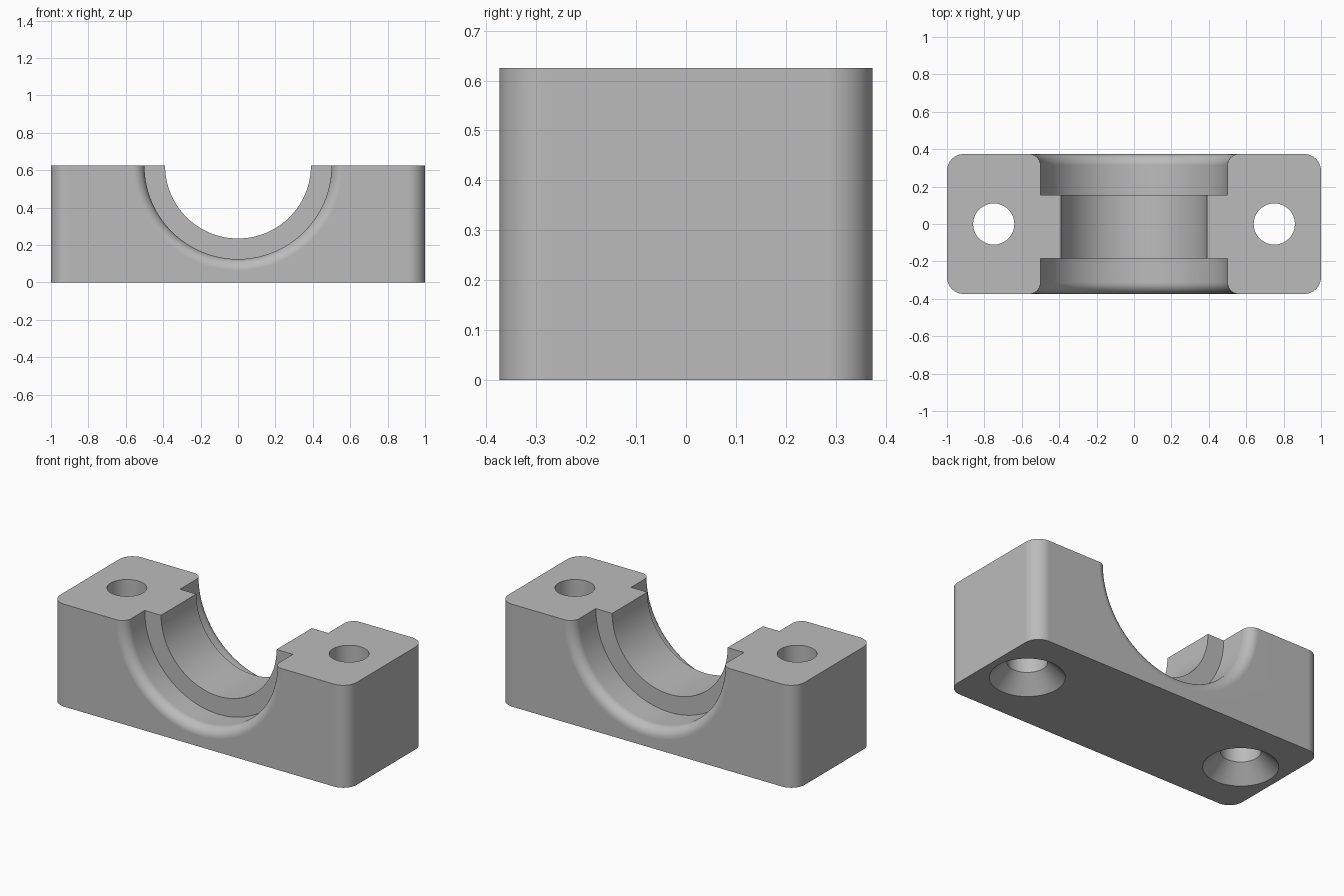
import bpy, bmesh
from math import pi, sin, cos
from mathutils import Matrix

if "Cube" in bpy.data.objects:
    bpy.data.objects.remove(bpy.data.objects["Cube"], do_unlink=True)

HALF_X, HALF_Y, HEIGHT = 1.0, 0.374, 0.625
CORNER, LIP = 0.09, 0.06
BORE, SEAT = 0.39, 0.5

grey = bpy.data.materials.new("plain grey")
grey.use_nodes = True
colour = (0.5, 0.5, 0.5, 1)
grey.diffuse_color = colour
grey.node_tree.nodes["Principled BSDF"].inputs["Base Color"].default_value = colour


def finish(name, bm):
    bmesh.ops.recalc_face_normals(bm, faces=bm.faces)
    mesh = bpy.data.meshes.new(name)
    bm.to_mesh(mesh)
    bm.free()
    mesh.materials.append(grey)
    obj = bpy.data.objects.new(name, mesh)
    bpy.context.collection.objects.link(obj)
    return obj


def lathe(name, profile, steps, matrix):
    """Closed solid turned around z from (radius, height) points."""
    bm = bmesh.new()
    rings = [[bm.verts.new((r * cos(2 * pi * i / steps), r * sin(2 * pi * i / steps), h))
              for i in range(steps)] for r, h in profile]
    for a, b in zip(rings, rings[1:]):
        for i in range(steps):
            j = (i + 1) % steps
            bm.faces.new((a[i], a[j], b[j], b[i]))
    bm.faces.new(rings[0])
    bm.faces.new(rings[-1])
    bm.transform(matrix)
    return finish(name, bm)


# Block with rounded upright corners
bm = bmesh.new()
bmesh.ops.create_cube(bm, size=1)
bm.transform(Matrix.Translation((0, 0, HEIGHT / 2))
             @ Matrix.Diagonal((2 * HALF_X, 2 * HALF_Y, HEIGHT, 1)))
upright = [e for e in bm.edges if abs(e.verts[0].co.z - e.verts[1].co.z) > 0.1]
bmesh.ops.bevel(bm, geom=upright, offset=CORNER, segments=12, profile=0.5, affect='EDGES')
block = finish("bearing_block", bm)

# Stepped bore with rounded lips at both ends
lip = [(SEAT + LIP * (1 - cos(t)), HALF_Y - LIP + LIP * sin(t))
       for t in (pi / 2 * i / 10 for i in range(11))]
outer = lip + [(SEAT + LIP, HALF_Y + 0.1)]
profile = [(r, -h) for r, h in reversed(outer)]
profile += [(SEAT, -0.185), (BORE, -0.185), (BORE, 0.155), (SEAT, 0.155)] + outer
cutters = [lathe("bore_cutter", profile, 128,
                 Matrix.Translation((0, 0, HEIGHT)) @ Matrix.Rotation(-pi / 2, 4, 'X'))]

# Countersunk bolt holes
hole = [(0.215, -0.01), (0.11, 0.095), (0.11, HEIGHT + 0.1)]
for side in (-1, 1):
    cutters.append(lathe("bolt_hole_cutter", hole, 64, Matrix.Translation((side * 0.75, 0, 0))))

bpy.ops.object.select_all(action='DESELECT')
bpy.context.view_layer.objects.active = block
block.select_set(True)
for cutter in cutters:
    cutter.hide_render = True
    cut = block.modifiers.new("cut", 'BOOLEAN')
    cut.operation, cut.solver, cut.object = 'DIFFERENCE', 'EXACT', cutter
    bpy.ops.object.modifier_apply(modifier=cut.name)
    bpy.data.objects.remove(cutter, do_unlink=True)

# Smooth curves, crisp edges and flat faces
bpy.ops.object.shade_smooth_by_angle(angle=pi / 6)
weighted = block.modifiers.new("flat faces", 'WEIGHTED_NORMAL')
weighted.keep_sharp = True
